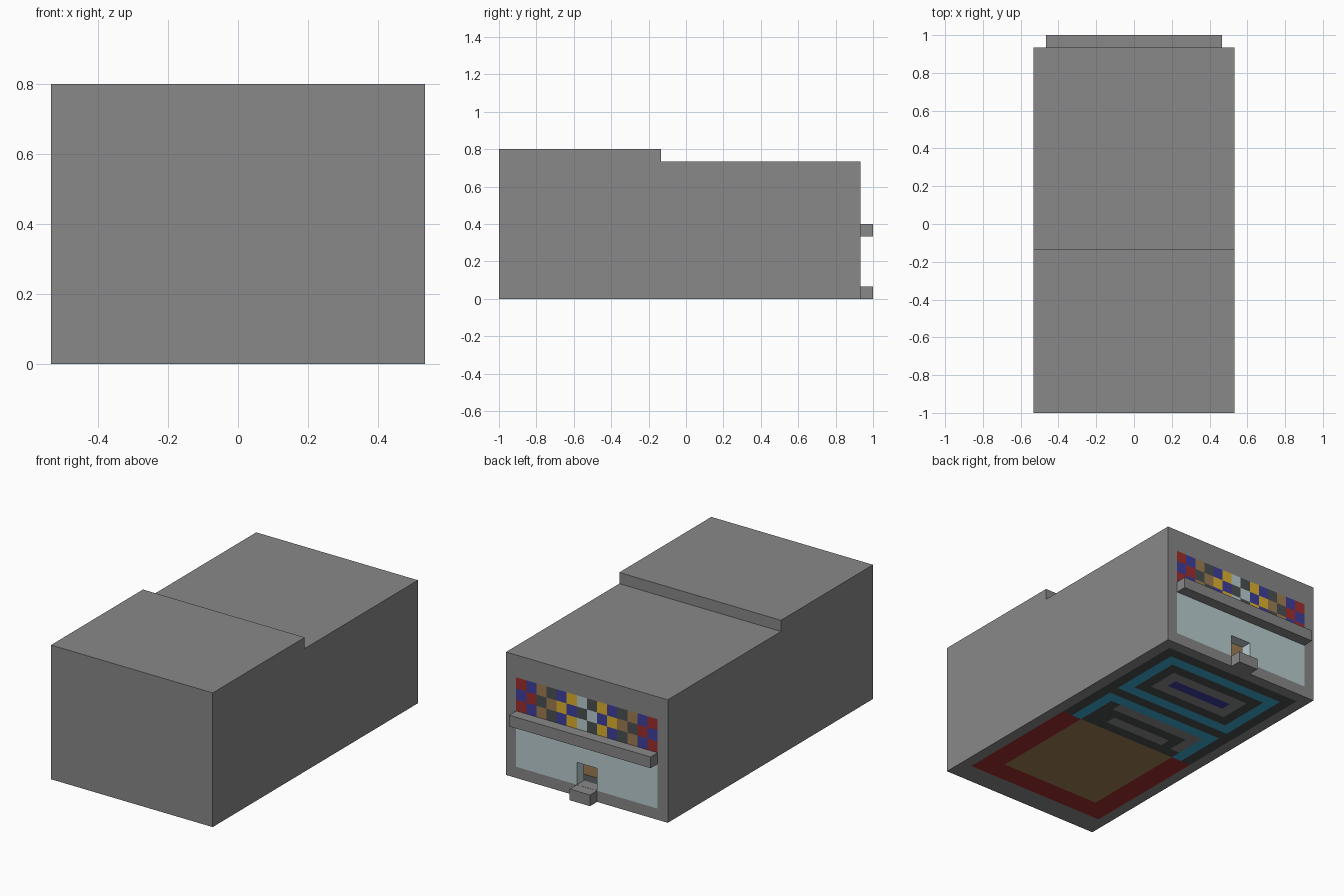
import bpy, bmesh

V = 1 / 15  # one building block
WIDE, LONG, HIGH = 16, 29, 11

cube = bpy.data.objects.get("Cube")
if cube:
    bpy.data.objects.remove(cube, do_unlink=True)


def linear(c):
    c /= 255
    return c / 12.92 if c <= 0.04045 else ((c + 0.055) / 1.055) ** 2.4


COLOURS = {
    "stone": (136, 136, 136), "pale_glass": (186, 204, 208),
    "red": (158, 45, 45), "blue": (62, 62, 158), "wood": (158, 125, 82),
    "yellow": (220, 177, 44), "charcoal": (74, 80, 80), "teal": (62, 170, 210),
}
NAMES = list(COLOURS)
MATS = []
for name, rgb in COLOURS.items():
    m = bpy.data.materials.new(name)
    m.use_nodes = True
    col = [linear(c) for c in rgb] + [1]
    m.diffuse_color = col
    m.node_tree.nodes["Principled BSDF"].inputs["Base Color"].default_value = col
    MATS.append(m)


def at(u, v, z):
    """Block coordinates: u from the left wall, v from the back wall, z up."""
    return ((8 - u) * V, (14 - v) * V, z * V)


def finish(name, bm, mats):
    bmesh.ops.remove_doubles(bm, verts=bm.verts, dist=1e-5)
    me = bpy.data.meshes.new(name)
    bm.to_mesh(me)
    bm.free()
    for m in mats:
        me.materials.append(m)
    ob = bpy.data.objects.new(name, me)
    bpy.context.collection.objects.link(ob)
    return ob


def box(name, colour, u, v, z):
    bm = bmesh.new()
    bmesh.ops.create_cube(bm, size=1)
    for p in bm.verts:
        pick = [r[0] if c < 0 else r[1] for r, c in zip((u, v, z), p.co)]
        p.co = at(*pick)
    bmesh.ops.recalc_face_normals(bm, faces=bm.faces)
    finish(name, bm, [MATS[NAMES.index(colour)]])


def panel(name, cols, rows, place, rule):
    """Sheet of square cells, each coloured by the rule (None leaves a hole)."""
    bm = bmesh.new()
    for i in range(cols):
        for j in range(rows):
            colour = rule(i, j)
            if colour:
                corners = ((i, j), (i, j + 1), (i + 1, j + 1), (i + 1, j))
                f = bm.faces.new([bm.verts.new(place(*c)) for c in corners])
                f.material_index = NAMES.index(colour)
    return finish(name, bm, MATS)


# Outer walls and stepped roof
bm = bmesh.new()
profile = [(0, 0), (0, HIGH), (16, HIGH), (16, HIGH + 1), (LONG, HIGH + 1), (LONG, 0)]
sides = [[bm.verts.new(at(u, v, z)) for v, z in profile] for u in (0, WIDE)]
for s in sides:
    bm.faces.new(s)
for k in range(1, len(profile) - 1):
    bm.faces.new((sides[0][k], sides[0][k + 1], sides[1][k + 1], sides[1][k]))
bmesh.ops.recalc_face_normals(bm, faces=bm.faces)
finish("walls_and_roof", bm, MATS[:1])

# Patterned floor: later rectangles lie over earlier ones (u0, u1, v0, v1)
CARPET = [
    ("charcoal", 1, 15, 1, 15), ("red", 1, 15, 15, 27), ("wood", 3, 13, 15, 25),
    ("teal", 2, 14, 2, 9), ("charcoal", 3, 13, 3, 8),
    ("stone", 4, 12, 4, 7), ("blue", 5, 11, 5, 6),
    ("teal", 2, 14, 10, 15), ("charcoal", 3, 13, 11, 15),
    ("stone", 4, 13, 11, 12), ("stone", 12, 13, 12, 14), ("stone", 5, 11, 13, 14),
]


def floor_rule(i, j):
    colour = "stone"
    for c, u0, u1, v0, v1 in CARPET:
        if u0 <= i < u1 and v0 <= j < v1:
            colour = c
    return colour


panel("patterned_floor", WIDE, LONG, lambda i, j: at(i, j, 0), floor_rule).data.flip_normals()

# Back wall with a chequered window, mirrored about its middle
PAIRS = [("red", "blue"), ("wood", "charcoal"), ("blue", "yellow")]


def wall_rule(i, j):
    if not 1 <= i < 15:
        return "stone"
    if 1 <= j < 5:
        return None
    if 6 <= j < 9:
        if i in (7, 8):
            return ("pale_glass", "charcoal")[(i + j + 1) % 2]
        k = min(i, 15 - i) - 1
        return PAIRS[k // 2][(k + j) % 2]
    return "stone"


panel("back_wall", WIDE, HIGH, lambda i, j: at(i, 0, j), wall_rule).data.flip_normals()

# Glass wall around the doorway
for side, u in (("left", (1, 7)), ("right", (9, 15))):
    box("glass_wall_" + side, "pale_glass", u, (0, 1), (1, 5))
box("glass_over_door", "pale_glass", (7, 9), (0, 1), (3, 5))

# Room behind the doorway
box("door_sill", "stone", (1, 15), (0.02, 1), (0.1, 1))
box("inner_floor", "charcoal", (1, 15), (1, 3), (0.1, 1))
box("counter", "wood", (1, 15), (2, 3), (1, 4))

# Ledge under the window and step at the door
box("window_ledge", "stone", (1, 15), (-1, 0), (5, 6))
box("door_step", "stone", (7, 9), (-1, 0), (0, 1))
